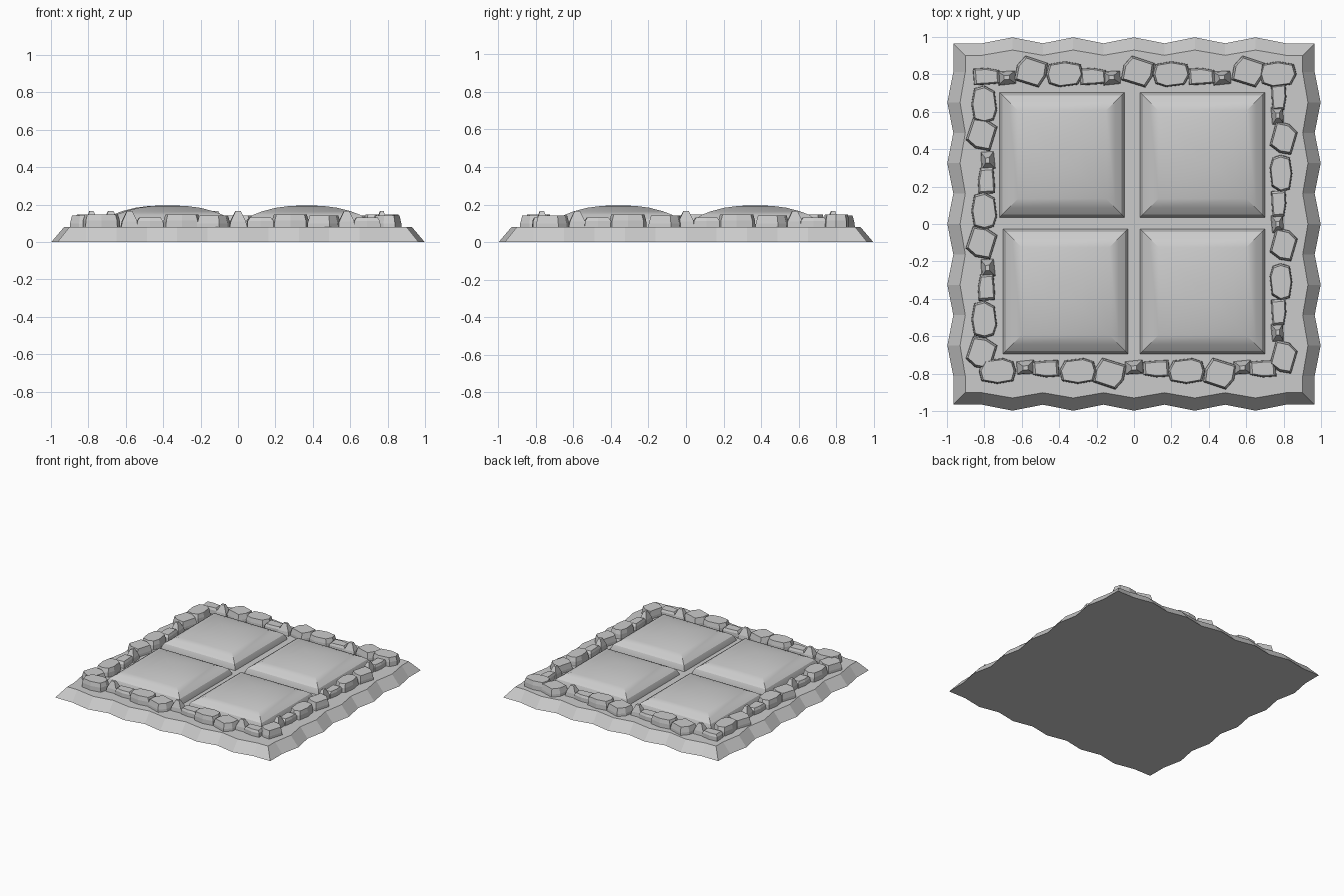
import bpy, bmesh, math
from mathutils import Vector, Matrix

if "Cube" in bpy.data.objects:
    bpy.data.objects.remove(bpy.data.objects["Cube"])


def make(name, build):
    bm = bmesh.new()
    build(bm)
    bmesh.ops.recalc_face_normals(bm, faces=bm.faces)
    me = bpy.data.meshes.new(name)
    bm.to_mesh(me)
    bm.free()
    ob = bpy.data.objects.new(name, me)
    bpy.context.collection.objects.link(ob)
    return ob


def loft(bm, rings):
    """Join closed rings of points and cap both ends."""
    vs = [[bm.verts.new(p) for p in r] for r in rings]
    n = len(vs[0])
    for a, b in zip(vs, vs[1:]):
        for i in range(n):
            j = (i + 1) % n
            bm.faces.new((a[i], a[j], b[j], b[i]))
    bm.faces.new(vs[0][::-1])
    bm.faces.new(vs[-1])


# Ground slab with scalloped, sloping border
def wavy(corner, peak, z):
    side = [(-corner, corner)]
    for i in range(-5, 6):
        side.append((i * 0.1625, peak if i % 2 == 0 else corner))
    return [Matrix.Rotation(-k * math.pi / 2, 3, 'Z') @ Vector((x, y, z))
            for k in range(4) for x, y in side]


make("ground_slab", lambda bm: loft(bm, [wavy(0.966, 0.998, 0), wavy(0.902, 0.93, 0.08)]))


# Four square soil mounds with domed profile
PROFILE = [(0.335, 0.075), (0.333, 0.088), (0.318, 0.122), (0.285, 0.146),
           (0.235, 0.165), (0.165, 0.183), (0.09, 0.193), (0.03, 0.195)]


def mound(bm, cx, cy):
    loft(bm, [[(cx + sx * r, cy + sy * r, z) for sx, sy in ((-1, -1), (1, -1), (1, 1), (-1, 1))]
              for r, z in PROFILE])


for name, cx, cy in (("back_left", -0.385, 0.37), ("back_right", 0.367, 0.37),
                     ("front_left", -0.367, -0.36), ("front_right", 0.367, -0.36)):
    ob = make("soil_mound_" + name, lambda bm: mound(bm, cx, cy))
    bpy.context.view_layer.objects.active = ob
    ob.select_set(True)
    bpy.ops.object.shade_smooth_by_angle(angle=math.radians(25))
    ob.select_set(False)

# Stone types: outline, levels of (scale, height)
STONES = {
    "wedge": ([(-.09, -.045), (-.075, .035), (-.03, .085), (.09, .045), (.08, -.025), (.04, -.085)],
              [(1, .075), (.98, .10), (.85, .142)]),
    "oval": ([(-.10, .0), (-.085, .055), (.0, .07), (.085, .055), (.10, .0), (.07, -.055),
              (-.03, -.068), (-.085, -.05)],
             [(1, .075), (.98, .115), (.88, .148)]),
    "rect": ([(-.072, .04), (.0, .045), (.07, .032), (.075, -.038), (.0, -.045), (-.065, -.048)],
             [(1, .075), (.97, .112), (.8, .13)]),
    "small": ([(-.05, .03), (.045, .035), (.05, -.035), (-.045, -.045)],
              [(1, .075), (.85, .11), (.3, .165)]),
}
OUT = {"wedge": .815, "oval": .80, "rect": .79, "small": .785}

# Position of every stone along each side (each side is the back side rotated)
SIDES = {
    "back": (0, 1.0, {"rect": (-.79, -.22, .36), "small": (-.68, -.12, .47),
                      "wedge": (-.55, .02, .61), "oval": (-.37, .20, .77)}),
    "left": (90, 1.0, {"rect": (-.34, .23), "small": (-.235, .34),
                       "wedge": (-.69, -.10, .48), "oval": (-.51, .07, .64)}),
    "front": (180, 1.0, {"rect": (-.69, -.12, .47), "small": (-.58, 0, .58),
                         "wedge": (-.46, .13), "oval": (-.28, .30, .73)}),
    "right": (270, .88, {"rect": (-.68, -.11, .47), "small": (-.58, 0, .58),
                         "wedge": (-.46, .11, .71), "oval": (-.27, .31)}),
}


def stone_row(bm, angle, width, places):
    rot = Matrix.Rotation(math.radians(angle), 3, 'Z')
    for kind, us in places.items():
        outline, levels = STONES[kind]
        for u in us:
            loft(bm, [[rot @ Vector((u + x * s, OUT[kind] - (0.015 if angle >= 180 else 0)
                                     + y * s * width, z)) for x, y in outline]
                      for s, z in levels])


for side, (angle, width, places) in SIDES.items():
    make("stone_row_" + side, lambda bm: stone_row(bm, angle, width, places))
